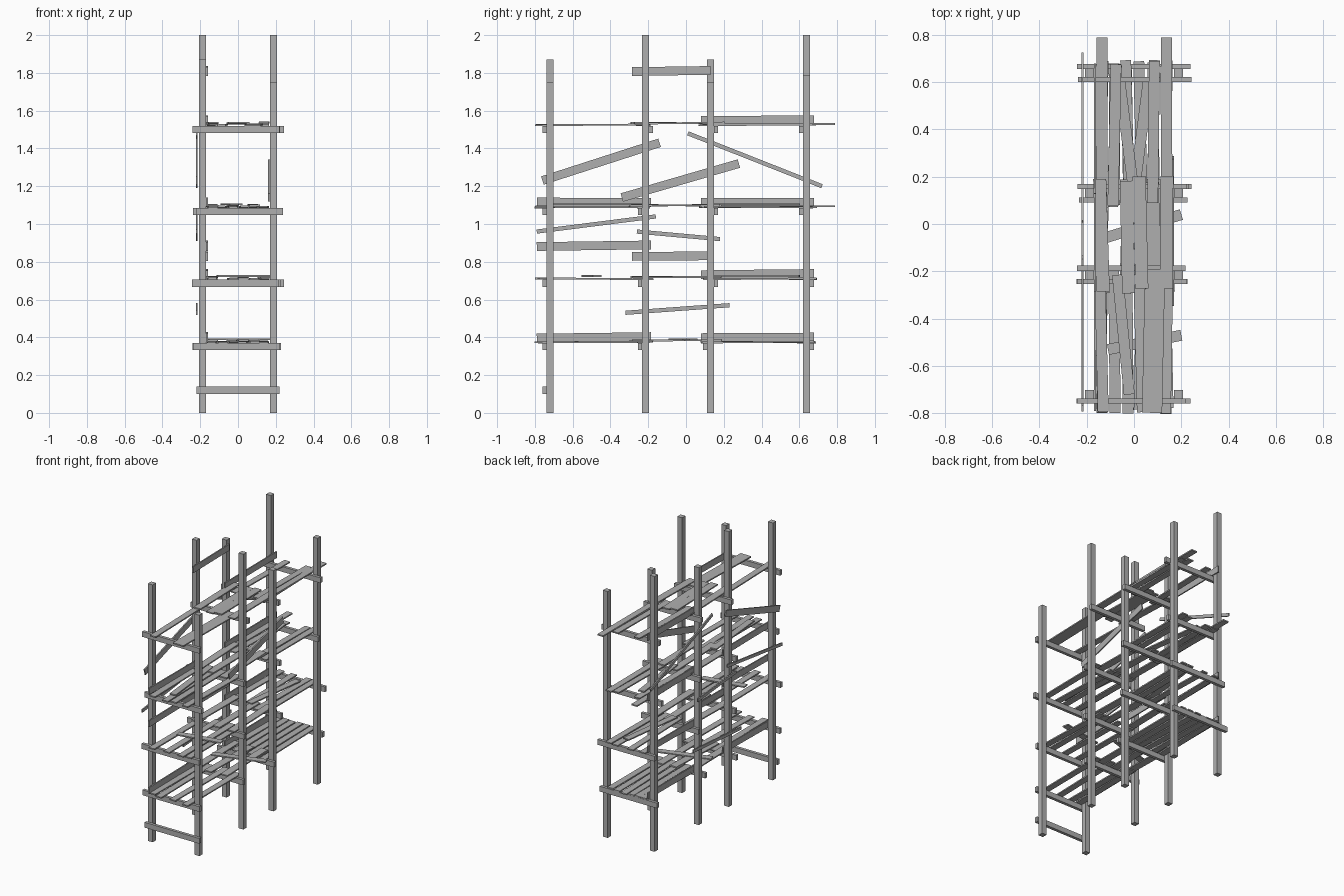
import bpy
import random
from mathutils import Matrix, Vector

random.seed(4)
if "Cube" in bpy.data.objects:
    bpy.data.objects.remove(bpy.data.objects["Cube"])

wood = bpy.data.materials.new("weathered_grey")
wood.use_nodes = True
grey = (0.43, 0.43, 0.43, 1)
wood.diffuse_color = grey
wood.node_tree.nodes["Principled BSDF"].inputs["Base Color"].default_value = grey

SIDEWAYS, LENGTHWAYS, UPWARD = Matrix.Identity(3)
THIN, BAR, WIDE = 0.022, 0.038, 0.046
THICKNESS = 0.009


def board(name, start, end, width, thickness, normal):
    """Box from start to end, with its thin side along the given normal."""
    start, end = Vector(start), Vector(end)
    along = (end - start).normalized()
    side = normal.cross(along).normalized()
    turn = Matrix((along, side, along.cross(side))).transposed().to_4x4()
    bpy.ops.mesh.primitive_cube_add(size=1)
    piece = bpy.context.object
    piece.name = name
    piece.data.transform(Matrix.Diagonal(((end - start).length, width, thickness, 1)))
    piece.matrix_world = Matrix.Translation((start + end) / 2) @ turn
    piece.data.materials.append(wood)


def jitter(amount):
    return random.uniform(-amount, amount)


# Upright posts: four pairs, each with its own height on either side
post_x = 0.188
front, second, third, back = post_rows = (-0.72, -0.215, 0.13, 0.638)
left_heights = (1.75, 2, 1.75, 1.79)
right_heights = (1.87, 2, 1.87, 2)
for side, heights in ((post_x, left_heights), (-post_x, right_heights)):
    for y, height in zip(post_rows, heights):
        board("post", (side, y, 0), (side, y, height), BAR, BAR, SIDEWAYS)

# Cross bars under each deck, tied before (-) or behind (+) each post pair
levels = (0.37, 0.705, 1.085, 1.52)
bar_sides = ("---+", "--++", "--+-", "-++-")
for deck_z, signs in zip(levels, bar_sides):
    for post_y, sign in zip(post_rows, signs):
        y = post_y + (0.028 if sign == "+" else -0.028)
        z = deck_z - BAR / 2
        reach, shift = 0.23, jitter(0.015)
        board("cross_bar", (shift - reach, y, z), (shift + reach, y, z),
              BAR, THIN, LENGTHWAYS)
foot_y, foot_z = front - 0.028, 0.12
board("foot_bar", (-0.22, foot_y, foot_z), (0.22, foot_y, foot_z),
      BAR, THIN, LENGTHWAYS)

# Each bay spans two post pairs with some overhang
bays = {
    "front": (front - 0.07, second + 0.03),
    "middle": (second - 0.07, third + 0.06),
    "back": (third - 0.05, back + 0.04),
}

# Deck planks: one character per lane, o for a plank, W for a wide one
decks = (
    {"front": "oo.o.o", "middle": "o.o.o.", "back": "oooooo"},
    {"front": "o.o.oo", "middle": "o..o.o", "back": "o.o.oo"},
    {"front": "o.oo.o", "middle": "o.o.o.", "back": "oo..oo"},
    {"front": "o...W.", "middle": "o.oo.o", "back": ".o..oo"},
)
lane_step = 0.055
for deck_z, deck in zip(levels, decks):
    for bay, lanes in deck.items():
        bay_start, bay_end = bays[bay]
        middle = bay == "middle"
        z = deck_z + (0.014 if middle else 0.005)
        for lane, kind in enumerate(lanes):
            if kind == ".":
                continue
            x = lane_step * (lane - 2.5)
            slide, skew, tilt = jitter(0.015), jitter(0.008), jitter(0.003)
            width = 0.085 if kind == "W" else lane_step if middle else WIDE
            board("deck_plank", (x - skew, bay_start + slide, z - tilt),
                  (x + skew, bay_end + slide, z + tilt),
                  width, THICKNESS, UPWARD)

# Planks that stick out past the back posts
for x, deck_z in ((-0.135, levels[2]), (0.138, levels[3])):
    z = deck_z + THICKNESS
    board("overhanging_plank", (x, third, z), (x, back + 0.15, z),
          WIDE, THICKNESS, UPWARD)


# Loose planks lying askew on the decks
def loose_plank(start, end, deck_z):
    z = deck_z + 0.02
    board("loose_plank", (*start, z), (*end, z), WIDE, THICKNESS, UPWARD)


loose_plank((-0.11, -0.53), (0.2, -0.47), levels[1])
loose_plank((-0.16, -0.07), (0.2, 0.04), levels[0])
loose_plank((-0.06, 0.6), (0, third), levels[2])
loose_plank((0.06, 0.6), (0, third), levels[1])
loose_plank((-0.07, second), (-0.02, front), levels[2])

# Upright side boards along the inner face of the right posts
inner_x = post_x - BAR / 2 - THICKNESS / 2
board_heights = {
    "front": (levels[0] + 0.03, 0.885, levels[2] + 0.03),
    "middle": (0.83, 1.81),
    "back": [deck_z + 0.03 for deck_z in levels],
}
for bay, heights in board_heights.items():
    bay_start, bay_end = bays[bay]
    if bay == "middle":
        bay_end = third
    for z in heights:
        tilt = jitter(0.005)
        board("side_board", (-inner_x, bay_start, z - tilt),
              (-inner_x, bay_end, z + tilt), WIDE, THICKNESS, SIDEWAYS)


# Sloping braces, given by their ends along the length and height
def brace(name, x, start, end, width):
    board(name, (x, *start), (x, *end), width, THICKNESS, SIDEWAYS)


outer_x = -post_x - 0.03
brace("wide_outer_brace", outer_x, (-0.76, 1.23), (-0.14, 1.43), WIDE)
brace("steep_outer_brace", outer_x, (0.01, 1.48), (0.72, 1.2), THIN)
brace("front_outer_brace", outer_x, (-0.79, 0.96), (-0.16, 1.04), THIN)
brace("middle_outer_brace", outer_x, (-0.26, 0.96), (0.18, 0.92), THIN)
brace("low_outer_brace", outer_x, (-0.32, 0.53), (0.23, 0.57), THIN)
brace("inner_brace", inner_x, (-0.34, 1.14), (0.28, 1.32), WIDE)
